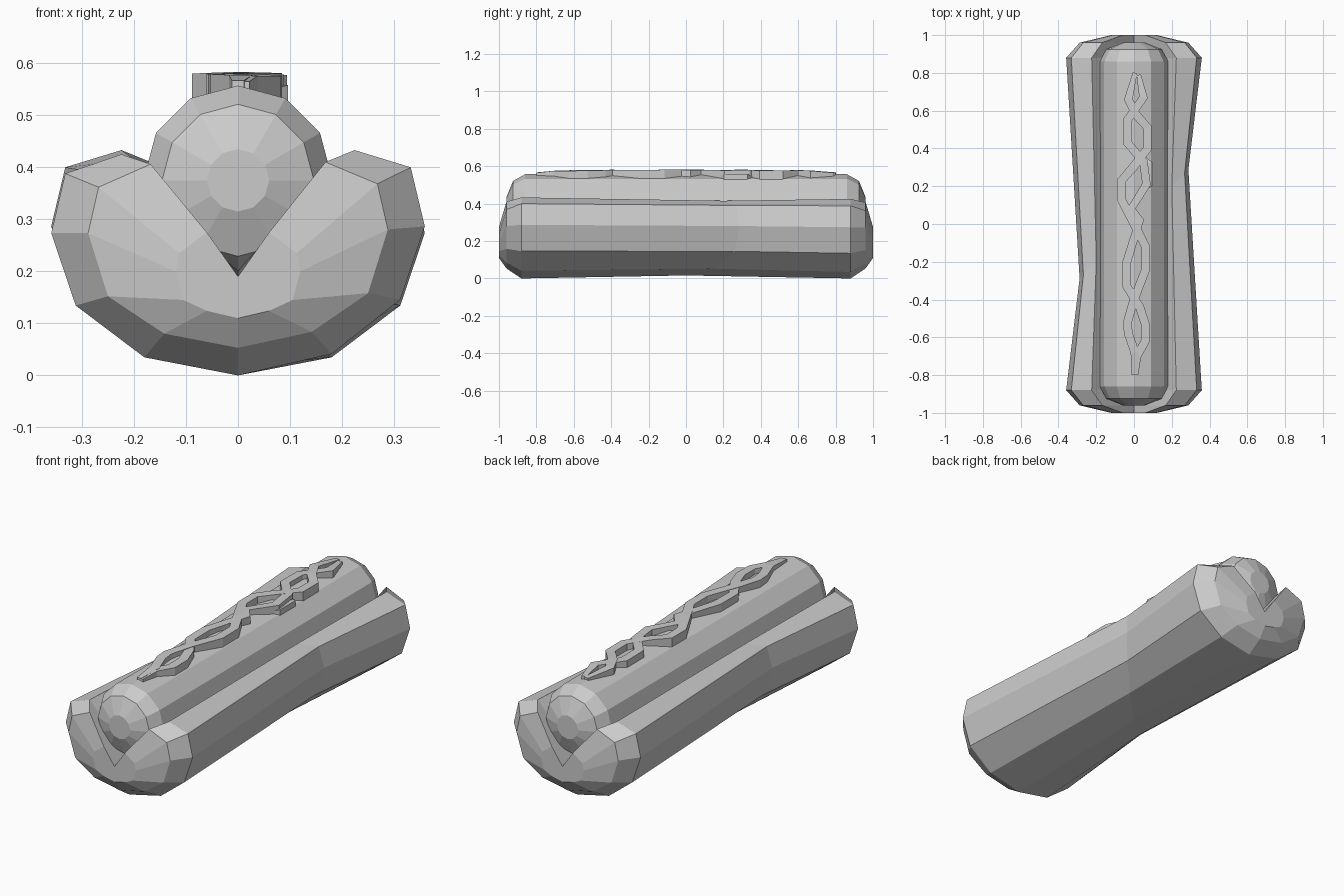
import bpy, math
from mathutils import Vector

if "Cube" in bpy.data.objects:
    bpy.data.objects.remove(bpy.data.objects["Cube"])


def loft(name, rings):
    """Skin equal-length closed rings and cap both ends."""
    n = len(rings[0])
    verts = [p for r in rings for p in r]
    faces = [tuple(range(n))[::-1],
             tuple(range((len(rings) - 1) * n, len(rings) * n))]
    for k in range(len(rings) - 1):
        for i in range(n):
            j = (i + 1) % n
            faces.append((k * n + i, k * n + j, (k + 1) * n + j, (k + 1) * n + i))
    mesh = bpy.data.meshes.new(name)
    mesh.from_pydata(verts, [], faces)
    mesh.validate()
    obj = bpy.data.objects.new(name, mesh)
    bpy.context.collection.objects.link(obj)
    # consistent outward normals
    import bmesh
    bm = bmesh.new()
    bm.from_mesh(mesh)
    bmesh.ops.recalc_face_normals(bm, faces=bm.faces)
    bm.to_mesh(mesh)
    bm.free()
    return obj


# Bun: half profiles running from the bottom centre to the bottom of the V slot
cap = [(0, .11), (.06, .124), (.105, .145), (.12, .2), (.113, .235), (.06, .275), (0, .19)]
edge = [(0, .053), (.142, .082), (.25, .155), (.288, .277), (.268, .365), (.168, .408), (0, .19)]
full = [(0, .0), (.18, .038), (.312, .14), (.359, .28), (.332, .394), (.224, .429), (0, .2)]
waist = [(0, .016), (.15, .052), (.258, .145), (.288, .28), (.268, .39), (.2, .415), (0, .2)]


def bun_ring(half, y, tilt=0.0, slant=0.0):
    loop = half + [(-x, z) for x, z in half[-2:0:-1]]
    return [(x, y + slant * x, z + tilt * x) for x, z in loop]


loft("bun", [
    bun_ring(cap, -1), bun_ring(edge, -.96, .012), bun_ring(full, -.88, .018),
    bun_ring(waist, 0, 0, 1.0),
    bun_ring(full, .88, -.018), bun_ring(edge, .96, -.012), bun_ring(cap, 1)])

# Sausage: twelve-sided rod with rounded ends
profile = [(-.96, .06), (-.925, .146), (-.86, .182), (.86, .182), (.925, .146), (.96, .06)]
loft("sausage", [
    [(r * math.sin(i * math.pi / 6), y, .375 + r * math.cos(i * math.pi / 6))
     for i in range(12)] for y, r in profile])


# Sauce: two flat zigzag strips that cross each other
def strip(name, path, top):
    pts = [Vector(p) for p in path]
    last = len(pts) - 1
    rings = []
    for i, p in enumerate(pts):
        a = (p - pts[max(i - 1, 0)]).normalized()
        b = (pts[min(i + 1, last)] - p).normalized()
        t = (a + b).normalized()
        end = i in (0, last)
        w = .012 if end else .023
        side = Vector((-t.y, t.x)) * w
        z = top - (.016 if end else .012 * abs(p.y) ** 2 + 1.2 * max(abs(p.x) - .055, 0) * .2)
        l, r = p + side, p - side
        rings.append([(l.x, l.y, z), (r.x, r.y, z), (r.x, r.y, z - .05), (l.x, l.y, z - .05)])
    loft(name, rings)


strip("sauce_strip_a", [
    (.005, .8), (-.03, .66), (.01, .58), (.072, .51), (.072, .40), (-.005, .3),
    (-.066, .23), (-.066, .13), (0, 0), (.062, -.12), (.062, -.24), (.0, -.4),
    (-.035, -.52), (-.03, -.58), (.005, -.68), (0, -.8)], .583)
strip("sauce_strip_b", [
    (.025, .79), (.05, .67), (-.035, .55), (-.035, .43), (.05, .33), (.066, .21),
    (-.015, .08), (.03, .02), (-.038, -.2), (-.038, -.33), (.03, -.44),
    (.06, -.53), (.06, -.62), (.015, -.7), (.01, -.8)], .581)
# small blob of sauce on the right side of the sausage
strip("sauce_blob", [(.05, .35), (.074, .32), (.074, .21), (.05, .18)], .563)
